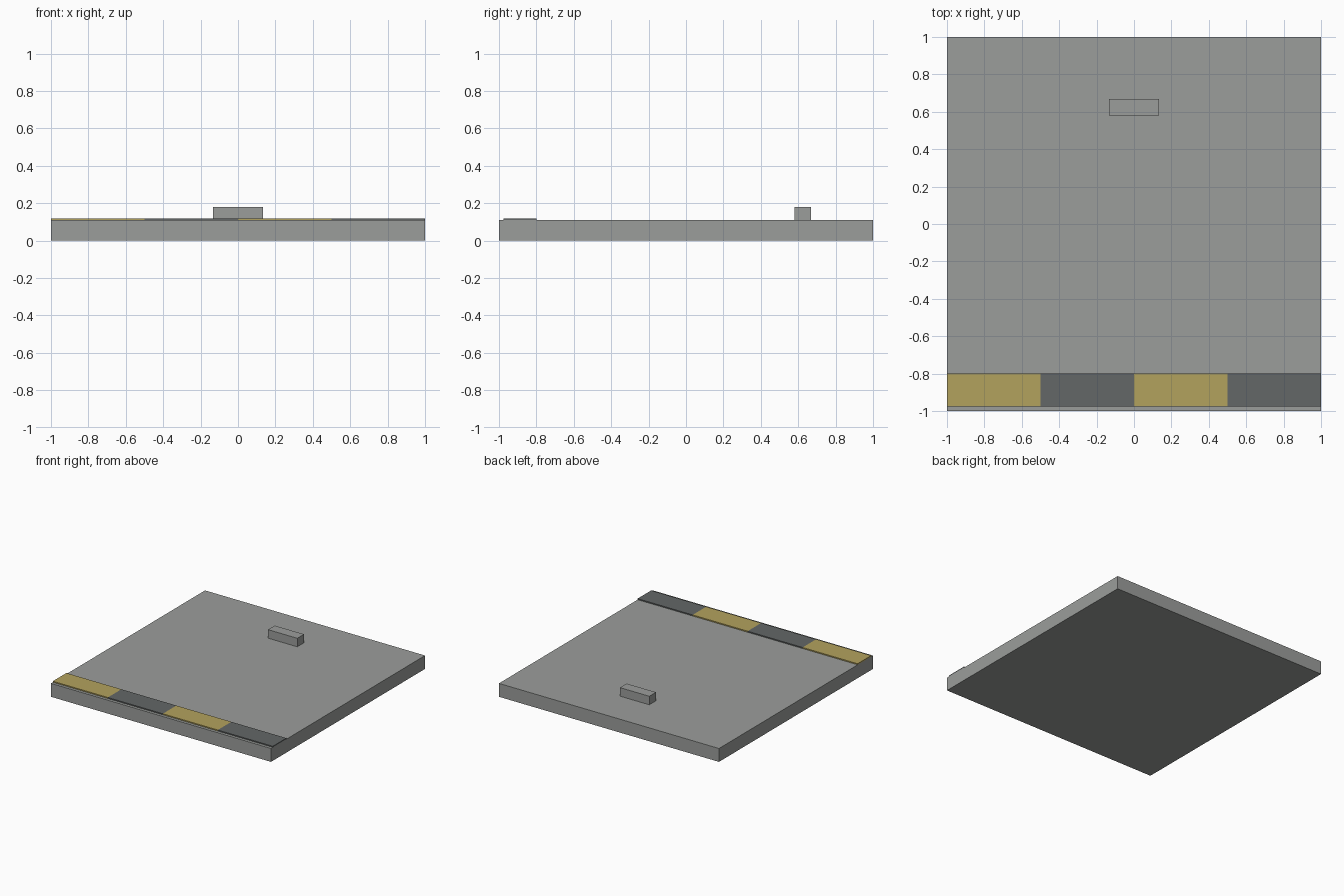
import bpy

if "Cube" in bpy.data.objects:
    bpy.data.objects.remove(bpy.data.objects["Cube"])


def material(name, rgb):
    m = bpy.data.materials.new(name)
    m.diffuse_color = (*rgb, 1.0)
    m.use_nodes = True
    m.node_tree.nodes["Principled BSDF"].inputs["Base Color"].default_value = m.diffuse_color
    return m


concrete = material("concrete_grey", (0.33, 0.34, 0.33))
yellow = material("dull_yellow", (0.45, 0.36, 0.11))
charcoal = material("charcoal", (0.125, 0.135, 0.135))


def box(name, low, high, mat):
    """Axis-aligned box between two corners."""
    centre = [(a + b) / 2 for a, b in zip(low, high)]
    bpy.ops.mesh.primitive_cube_add(size=1, location=centre)
    ob = bpy.context.object
    ob.name = name
    ob.scale = [b - a for a, b in zip(low, high)]
    bpy.ops.object.transform_apply(location=False, rotation=False, scale=True)
    ob.data.materials.append(mat)
    return ob


SLAB_TOP = 0.11

# Ground slab and the raised block near its back edge
box("slab", (-1, -1, 0), (1, 1, SLAB_TOP), concrete)
box("stop_block", (-0.133, 0.58, SLAB_TOP), (0.133, 0.667, 0.18), concrete)

# Warning strip along the front edge, alternating colours
for i in range(4):
    x = -1 + 0.5 * i
    box(f"warning_stripe_{i + 1}", (x, -0.976, SLAB_TOP), (x + 0.5, -0.8, SLAB_TOP + 0.009),
        charcoal if i % 2 else yellow)
